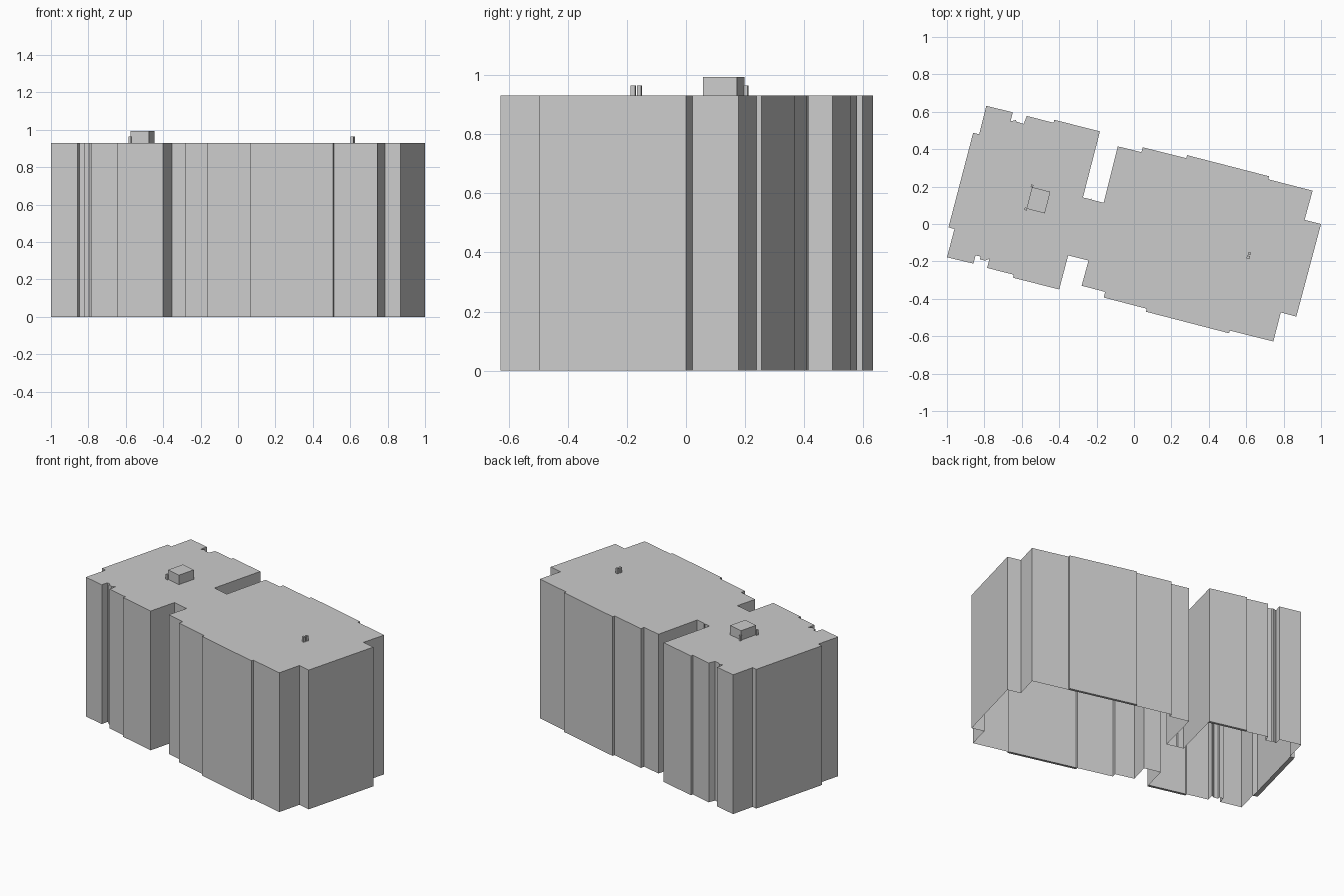
import bpy, bmesh, math
from mathutils import Vector, Matrix

if "Cube" in bpy.data.objects:
    bpy.data.objects.remove(bpy.data.objects["Cube"])

ROOF = 0.93
TURN = math.radians(-14.5)

# Footprint of the building, clockwise seen from above
FOOTPRINT = [
    # back of the left wing
    (-.79, .632), (-.648, .597), (-.66, .549), (-.632, .556), (-.628, .547),
    (-.59, .535), (-.573, .578), (-.43, .541), (-.426, .557), (-.182, .495),
    # back courtyard slot
    (-.273, .142), (-.232, .132), (-.23, .139), (-.226, .130), (-.162, .113),
    # back of the right wing
    (-.087, .415), (.04, .384), (.046, .41), (.28, .352), (.284, .368),
    (.722, .255), (.718, .239), (.955, .178),
    # right end
    (.912, .022), (1, 0), (.868, -.495), (.785, -.473), (.745, -.628),
    # front of the right wing
    (.512, -.57), (.508, -.584), (.064, -.469), (.068, -.453), (-.162, -.393),
    (-.154, -.363), (-.28, -.33),
    # front recess and front of the left wing
    (-.243, -.195), (-.352, -.168), (-.4, -.35), (-.647, -.287), (-.643, -.271),
    (-.785, -.235), (-.773, -.186), (-.797, -.196), (-.824, -.189), (-.82, -.174),
    (-.847, -.168), (-.858, -.212),
    # left end
    (-1, -.178), (-.96, -.027), (-.992, -.018), (-.86, .488), (-.828, .48),
]


def finish(bm, name):
    mesh = bpy.data.meshes.new(name)
    bm.to_mesh(mesh)
    bm.free()
    obj = bpy.data.objects.new(name, mesh)
    bpy.context.collection.objects.link(obj)
    return obj


def roof_box(name, x, y, w, d, top):
    bm = bmesh.new()
    h = top - ROOF
    bmesh.ops.create_cube(bm, size=1, matrix=(
        Matrix.Translation((x, y, ROOF + h / 2))
        @ Matrix.Rotation(TURN, 4, 'Z') @ Matrix.Diagonal((w, d, h, 1))))
    return finish(bm, name)


# Outer walls and flat roof, open underneath
bm = bmesh.new()
low = [bm.verts.new((x, y, 0)) for x, y in FOOTPRINT]
high = [bm.verts.new((x, y, ROOF)) for x, y in FOOTPRINT]
n = len(low)
for i in range(n):
    j = (i + 1) % n
    bm.faces.new((low[j], low[i], high[i], high[j]))
bm.faces.new(high[::-1])
finish(bm, "building_shell")

# Narrow undersides of the projecting bays
BAYS = {"back_right": (.284, .368), "back_left": (-.426, .557), "front_right": (.508, -.584),
        "front_left": (-.4, -.35), "left_end": (-.992, -.018)}
for side, start in BAYS.items():
    i = FOOTPRINT.index(start)
    a, b = (Vector((*FOOTPRINT[k], 0)) for k in (i, i + 1))
    d = (b - a).normalized()
    inward = Vector((d.y, -d.x, 0)) * (.03 if side == "left_end" else .017)
    bm = bmesh.new()
    bm.faces.new([bm.verts.new(p) for p in (a, b, b + inward, a + inward)])
    finish(bm, side + "_bay_underside")

# Stair housing and small vents on the roof
roof_box("stair_housing", -.511, .127, .101, .119, .993)
roof_box("housing_vent_front", -.578, .080, .014, .014, .965)
roof_box("housing_vent_back", -.545, .203, .012, .014, .965)
roof_box("chimney_back", .618, -.157, .014, .013, .965)
roof_box("chimney_front", .611, -.178, .016, .016, .965)
